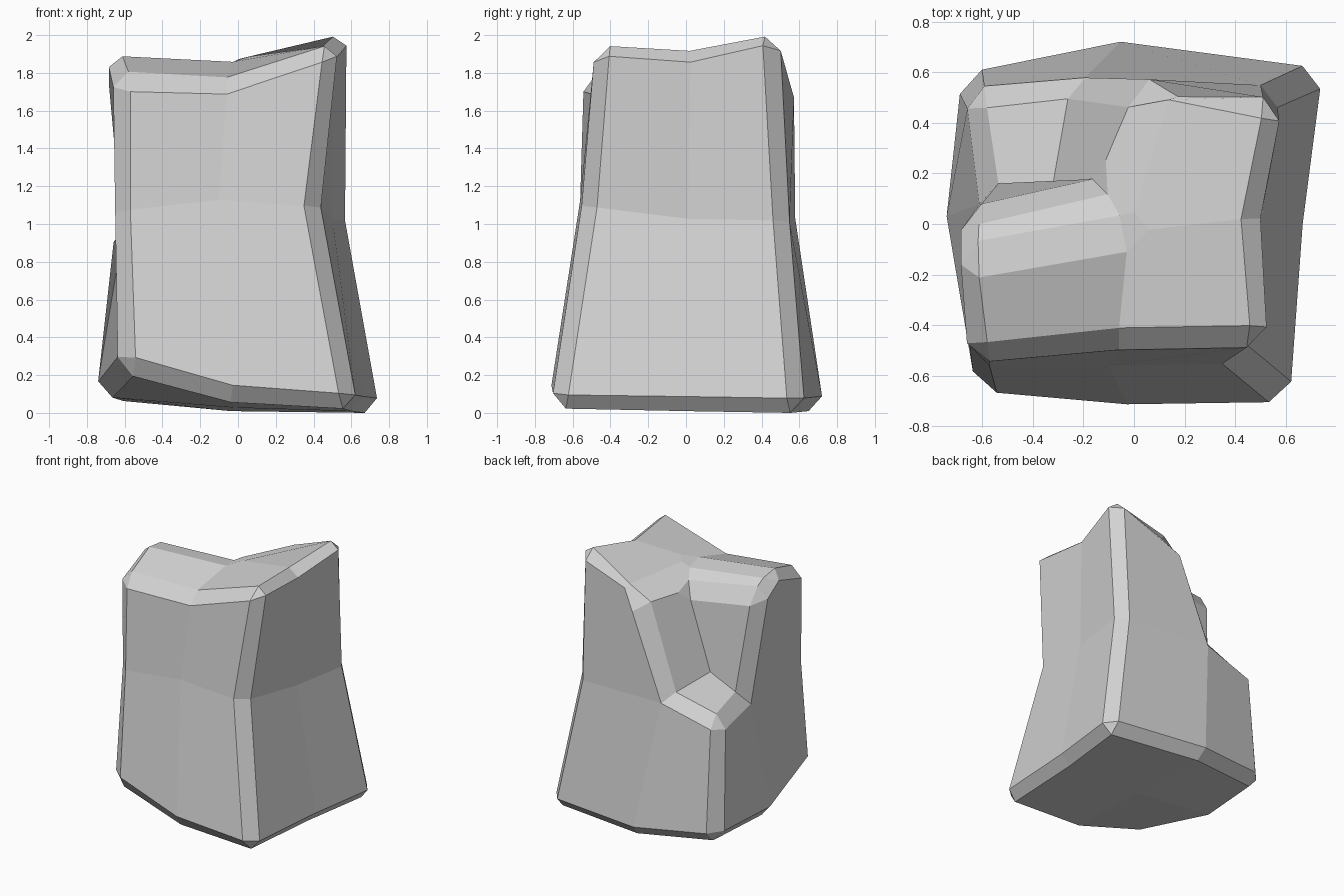
import bpy
import bmesh
from itertools import product
from mathutils import Vector

default_cube = bpy.data.objects.get("Cube")
if default_cube:
    bpy.data.objects.remove(default_cube, do_unlink=True)


def flat_material(name, color):
    mat = bpy.data.materials.new(name)
    mat.use_nodes = True
    mat.diffuse_color = color
    shader = mat.node_tree.nodes["Principled BSDF"]
    shader.inputs["Base Color"].default_value = color
    shader.inputs["Roughness"].default_value = 0.9
    return mat


# Warped block lattice: each layer runs front to back, each row right to left
LAYERS = [
    # foot of the boulder
    [[(-.62, -.67, .235), (-.04, -.725, .07), (.63, -.715, .02)],
     [(-.745, .02, .09), (-.02, 0, .03), (.68, 0, .01)],
     [(-.68, .6, .07), (-.04, .73, .01), (.76, .62, 0)]],
    # waist, with the notch floor at the back
    [[(-.65, -.56, 1.07), (-.1, -.56, 1.13), (.43, -.55, 1.1)],
     [(-.61, .15, 1.02), (-.32, .16, 1.15), (.5, .01, 1.03)],
     [(-.67, .53, .98), (-.25, .575, 1.1), (.58, .54, 1.02)]],
    # crown, the notched corner is left empty
    [[(-.65, -.55, 1.785), (-.07, -.49, 1.77), (.54, -.48, 1.975)],
     [(-.7, -.15, 1.92), (-.02, -.03, 1.88), (.5, .02, 1.94)],
     [None, (.15, .57, 1.84), (.59, .48, 2.045)]],
]
NOTCH = (0, 1, 1)
# Lower lip of the notch: lattice column and lip position
LIP = [((0, 1), (-.69, .05, 1.79)),
       ((1, 1), (-.14, .18, 1.75)),
       ((1, 2), (0, .54, 1.72))]


def is_solid(cell):
    return all(c in (0, 1) for c in cell) and cell != NOTCH


bm = bmesh.new()
verts = {}
for x, y, z in product(range(3), repeat=3):
    point = LAYERS[z][y][x]
    if point:
        verts[x, y, z] = bm.verts.new(point)

# Skin every solid cell side that touches empty space
for cell in filter(is_solid, product(range(2), repeat=3)):
    for axis, side in product(range(3), range(2)):
        neighbour = list(cell)
        neighbour[axis] += 1 if side else -1
        if is_solid(tuple(neighbour)):
            continue
        u, v = [a for a in range(3) if a != axis]
        corners = []
        for du, dv in ((0, 0), (1, 0), (1, 1), (0, 1)):
            key = list(cell)
            key[axis] += side
            key[u] += du
            key[v] += dv
            corners.append(verts[tuple(key)])
        bm.faces.new(corners)

# Split the notch walls so the crown slopes down to a lip
lip = []
for (x, y), point in LIP:
    top, floor = verts[x, y, 2], verts[x, y, 1]
    edge = bm.edges.get((top, floor))
    corner = bmesh.utils.edge_split(edge, top, 0.2)[1]
    corner.co = point
    lip.append(corner)
for a, b in zip(lip, lip[1:]):
    wall = next(f for f in a.link_faces if b in f.verts)
    bmesh.utils.face_split(wall, a, b)
bmesh.ops.recalc_face_normals(bm, faces=bm.faces)

# Chamfer the outward corners
bm.normal_update()
sharp = [e for e in bm.edges if e.is_convex and e.calc_face_angle() > 0.8]
bmesh.ops.bevel(bm, geom=sharp, offset=0.08, offset_type='OFFSET',
                segments=1, profile=0.5, affect='EDGES', clamp_overlap=True)
bmesh.ops.recalc_face_normals(bm, faces=bm.faces)

# Rest on the ground
low = min(v.co.z for v in bm.verts)
bmesh.ops.translate(bm, verts=bm.verts, vec=Vector((0, 0, -low)))

mesh = bpy.data.meshes.new("boulder")
bm.to_mesh(mesh)
bm.free()
boulder = bpy.data.objects.new("boulder", mesh)
bpy.context.collection.objects.link(boulder)
mesh.materials.append(flat_material("stone_grey", (0.65, 0.65, 0.65, 1)))
